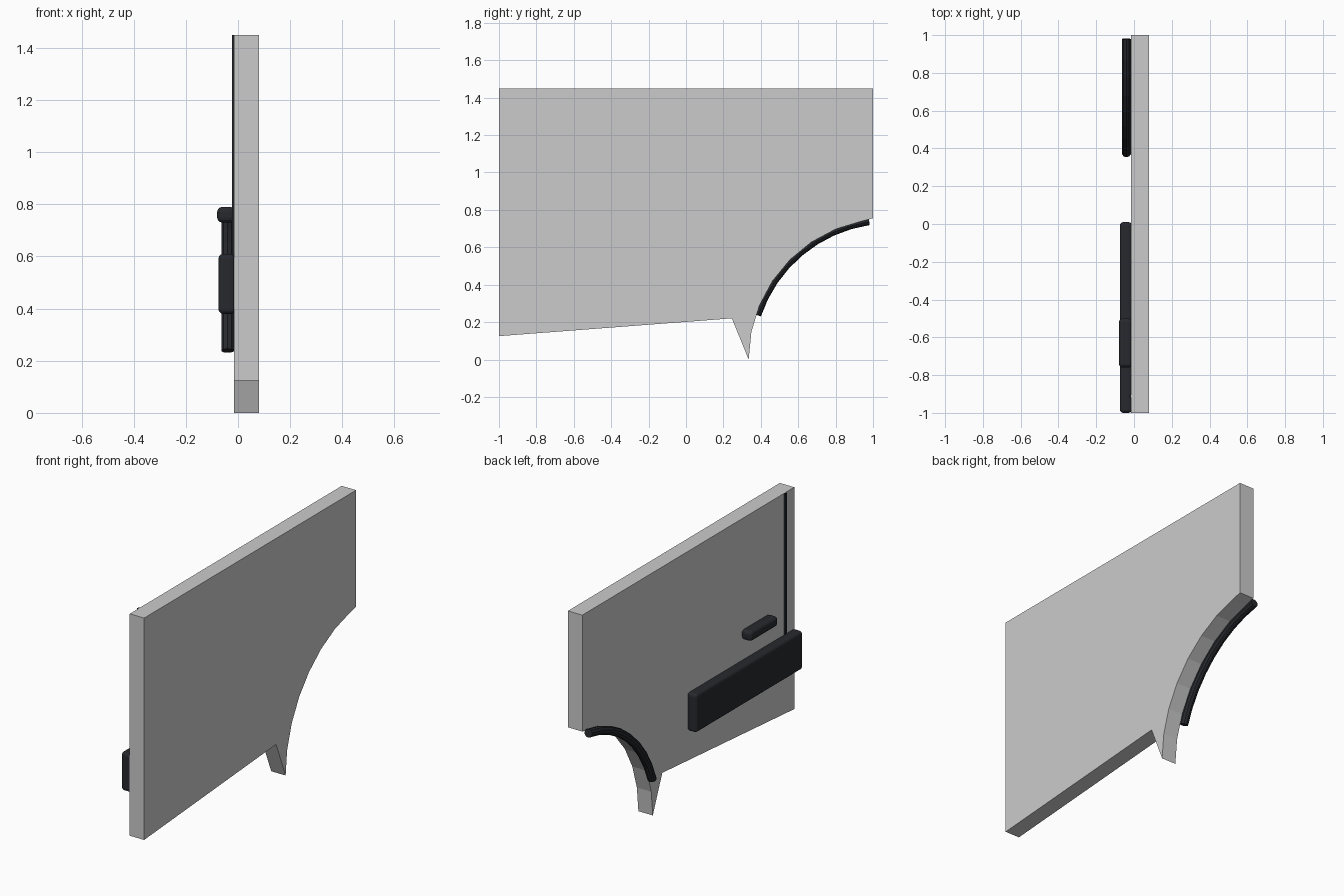
import bpy, bmesh
from math import cos, sin, pi, radians

if "Cube" in bpy.data.objects:
    bpy.data.objects.remove(bpy.data.objects["Cube"])

dark = bpy.data.materials.new("dark_trim")
dark.diffuse_color = (0.02, 0.022, 0.027, 1)
dark.use_nodes = True
dark.node_tree.nodes["Principled BSDF"].inputs["Base Color"].default_value = dark.diffuse_color

FACE, BACK = -0.015, 0.08      # outer and inner x of the panel
CY, R = 1.09, 0.755            # wheel arch centre (y, at z = 0) and radius


def arch(deg, r=R):
    return CY + r * cos(radians(deg)), r * sin(radians(deg))


def make_object(name, bm, mat=None):
    bmesh.ops.recalc_face_normals(bm, faces=bm.faces)
    me = bpy.data.meshes.new(name)
    bm.to_mesh(me)
    bm.free()
    ob = bpy.data.objects.new(name, me)
    bpy.context.collection.objects.link(ob)
    if mat:
        me.materials.append(mat)
    return ob


def box(name, lo, hi, bevel=0.0):
    bm = bmesh.new()
    bmesh.ops.create_cube(bm, size=1)
    for v in bm.verts:
        v.co = [(a + b) / 2 + c * (b - a) for a, b, c in zip(lo, hi, v.co)]
    ob = make_object(name, bm, dark)
    if bevel:
        mod = ob.modifiers.new("rounded_edges", "BEVEL")
        mod.width = bevel
        mod.segments = 3
    return ob


# Panel with the wheel arch cut into its lower rear corner
profile = [(-1, 0.125), (0.245, 0.22)]
profile += [arch(180 - 11.25 * i) for i in range(8)]
profile += [(1, 0.755), (1, 1.45), (-1, 1.45)]
bm = bmesh.new()
face = bm.faces.new([bm.verts.new((FACE, y, z)) for y, z in profile])
ext = bmesh.ops.extrude_face_region(bm, geom=[face], use_keep_orig=True)
for v in ext["geom"]:
    if isinstance(v, bmesh.types.BMVert):
        v.co.x = BACK
make_object("body_panel", bm)

# Round trim following the arch edge
N, SIDES, TUBE = 8, 10, 0.025
bm = bmesh.new()
rings = []
for i in range(N + 1):
    deg = 161.5 + (98.5 - 161.5) * i / N
    ring = []
    for k in range(SIDES):
        a = 2 * pi * k / SIDES
        y, z = arch(deg, R - 0.003 + TUBE * cos(a))
        ring.append(bm.verts.new((-0.04 + TUBE * sin(a), y, z)))
    rings.append(ring)
for r0, r1 in zip(rings, rings[1:]):
    for k in range(SIDES):
        j = (k + 1) % SIDES
        bm.faces.new((r0[k], r0[j], r1[j], r1[k]))
bm.faces.new(rings[0])
bm.faces.new(rings[-1])
make_object("arch_trim", bm, dark)

# Side moulding, door handle and door seam
box("side_moulding", (-0.075, -1, 0.38), (-0.01, 0.01, 0.61), 0.018)
box("door_handle", (-0.08, -0.76, 0.73), (-0.01, -0.50, 0.79), 0.02)
box("door_seam", (-0.023, -0.918, 0.55), (-0.01, -0.904, 1.45))
